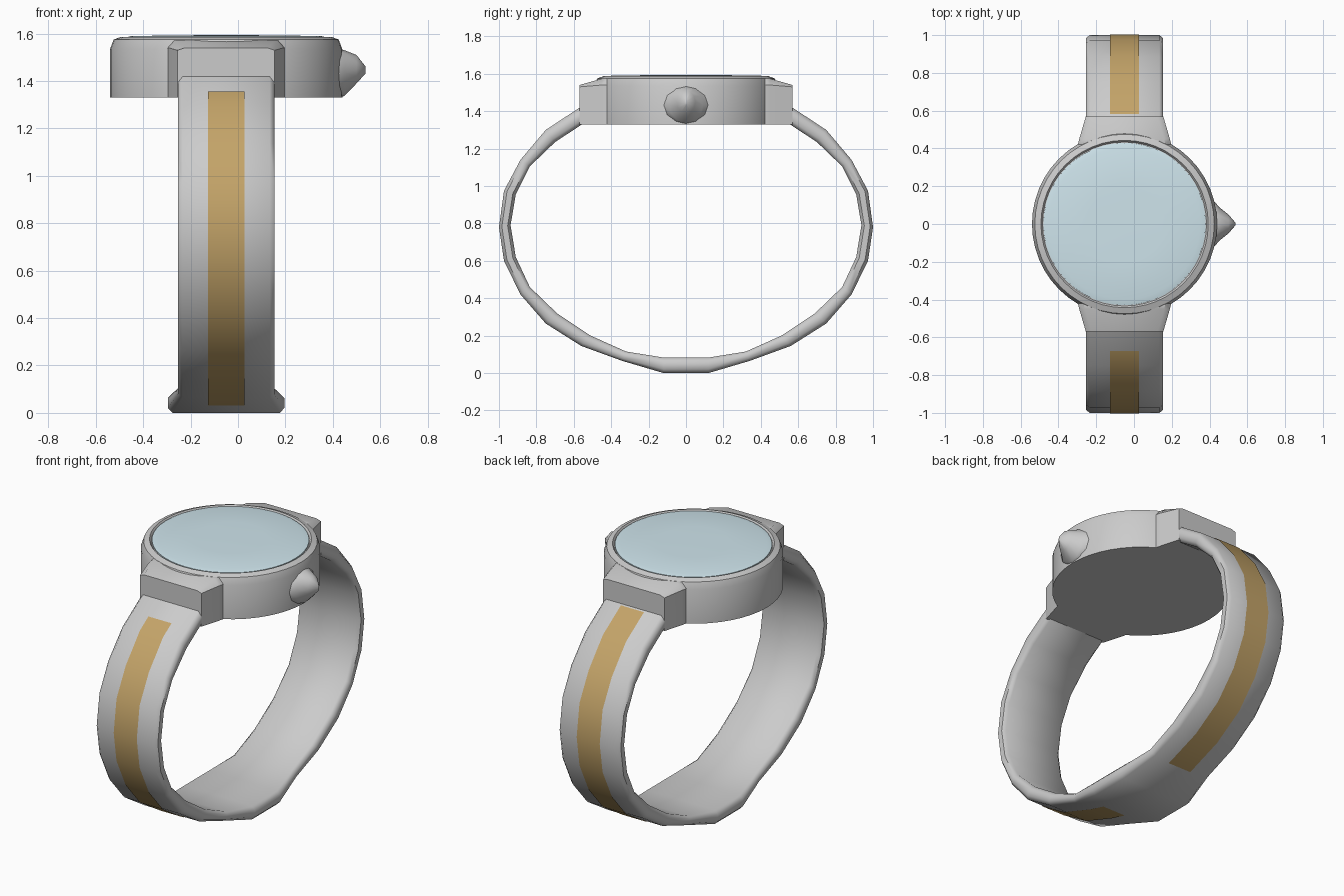
import bpy, bmesh
from math import sin, cos, pi, radians

if "Cube" in bpy.data.objects:
    bpy.data.objects.remove(bpy.data.objects["Cube"])

CX = -0.05  # centre line of strap and case


def make(name, verts, faces, color=None, angle=35):
    me = bpy.data.meshes.new(name)
    me.from_pydata(verts, [], faces)
    bm = bmesh.new()
    bm.from_mesh(me)
    bmesh.ops.recalc_face_normals(bm, faces=bm.faces[:])
    bm.to_mesh(me)
    bm.free()
    ob = bpy.data.objects.new(name, me)
    bpy.context.collection.objects.link(ob)
    if color:
        mat = bpy.data.materials.new(name + "_colour")
        mat.diffuse_color = (*color, 1)
        mat.use_nodes = True
        mat.node_tree.nodes["Principled BSDF"].inputs["Base Color"].default_value = mat.diffuse_color
        me.materials.append(mat)
    bpy.ops.object.select_all(action='DESELECT')
    ob.select_set(True)
    bpy.context.view_layer.objects.active = ob
    bpy.ops.object.shade_smooth_by_angle(angle=radians(angle))
    return ob


def loft(rings, cap=True):
    n = len(rings[0])
    verts = [p for r in rings for p in r]
    faces = [(i * n + j, i * n + (j + 1) % n, (i + 1) * n + (j + 1) % n, (i + 1) * n + j)
             for i in range(len(rings) - 1) for j in range(n)]
    if cap:
        faces += [tuple(range(n)), tuple(range(len(verts) - n, len(verts)))]
    return verts, faces


def lathe(name, profile, n=48, color=None):
    rings = [[(CX + r * cos(2 * pi * k / n), r * sin(2 * pi * k / n), z) for k in range(n)]
             for r, z in profile]
    return make(name, *loft(rings), color=color)


# Strap: one loft around the wrist, widened at the bottom
outer = [(0.12, 0.0), (0.34, 0.065), (0.56, 0.145), (0.75, 0.265), (0.885, 0.42), (0.973, 0.6),
         (1.0, 0.78), (0.973, 0.975), (0.885, 1.14), (0.75, 1.30), (0.56, 1.425)]
inner = [(0.12, 0.083), (0.32, 0.115), (0.51, 0.20), (0.69, 0.32), (0.835, 0.46), (0.91, 0.62),
         (0.938, 0.79), (0.91, 0.955), (0.835, 1.105), (0.70, 1.235), (0.54, 1.34)]
stations = list(zip(outer, inner))
path = [((-a, b), (-c, d)) for (a, b), (c, d) in reversed(stations)] + stations


def section(o, i):
    w = 0.246 if abs(o[0]) < 0.2 else 0.204
    pts = [(w - 0.02, 0), (w, 0.25), (w, 0.75), (w - 0.02, 1)]
    pts += [(-x, t) for x, t in reversed(pts)]
    return [(CX + x, o[0] + (i[0] - o[0]) * t, o[1] + (i[1] - o[1]) * t) for x, t in pts]


make("strap", *loft([section(o, i) for o, i in path]), angle=50)

# Coloured stripes on the outside of the strap
for name, s, start, end in (("front_stripe", -1, (0.23, 0.034), (0.67, 1.353)),
                            ("back_stripe", 1, (0.33, 0.062), (0.58, 1.412))):
    pts = [start] + outer[1 if start[0] < 0.34 else 2:-1] + [end]
    verts = []
    for y, z in pts:
        y, z = y * 1.004, 0.79 + (z - 0.79) * 1.004
        verts += [(CX - 0.077, s * y, z), (CX + 0.077, s * y, z)]
    faces = [(2 * i, 2 * i + 1, 2 * i + 3, 2 * i + 2) for i in range(len(pts) - 1)]
    ob = make(name, verts, faces, (0.55, 0.37, 0.14))
    if ob.data.polygons[len(pts) // 2].normal.y * s < 0:
        ob.data.flip_normals()

# Round case and slightly domed glass
lathe("case", [(0.49, 1.33), (0.49, 1.535), (0.475, 1.575), (0.443, 1.587), (0.434, 1.575)])
lathe("glass", [(0.43, 1.57), (0.43, 1.583), (0.40, 1.59), (0.2, 1.593), (0.05, 1.594)],
      color=(0.62, 0.78, 0.84))

# Flared lugs joining the case to the strap
for name, s in (("front_lug", -1), ("back_lug", 1)):
    rings = [[(CX - w, s * y, 1.33), (CX + w, s * y, 1.33),
              (CX + w, s * y, zs), (CX + w - 0.03, s * y, zt),
              (CX - w + 0.03, s * y, zt), (CX - w, s * y, zs)]
             for y, w, zs, zt in ((0.57, 0.205, 1.53, 1.54), (0.45, 0.24, 1.54, 1.574),
                                  (0.42, 0.247, 1.54, 1.574), (0.36, 0.247, 1.54, 1.56))]
    make(name, *loft(rings))

# Pointed crown on the right side
rings = []
for x, ry, z0, z1 in ((0.38, 0.15, 1.33, 1.54), (0.43, 0.115, 1.33, 1.535), (0.45, 0.09, 1.338, 1.53),
                      (0.50, 0.05, 1.39, 1.51), (0.538, 0.006, 1.432, 1.462)):
    rings.append([(x, ry * cos(k * pi / 6), (z0 + z1) / 2 + (z1 - z0) / 2 * sin(k * pi / 6))
                  for k in range(12)])
make("crown", *loft(rings), angle=50)
